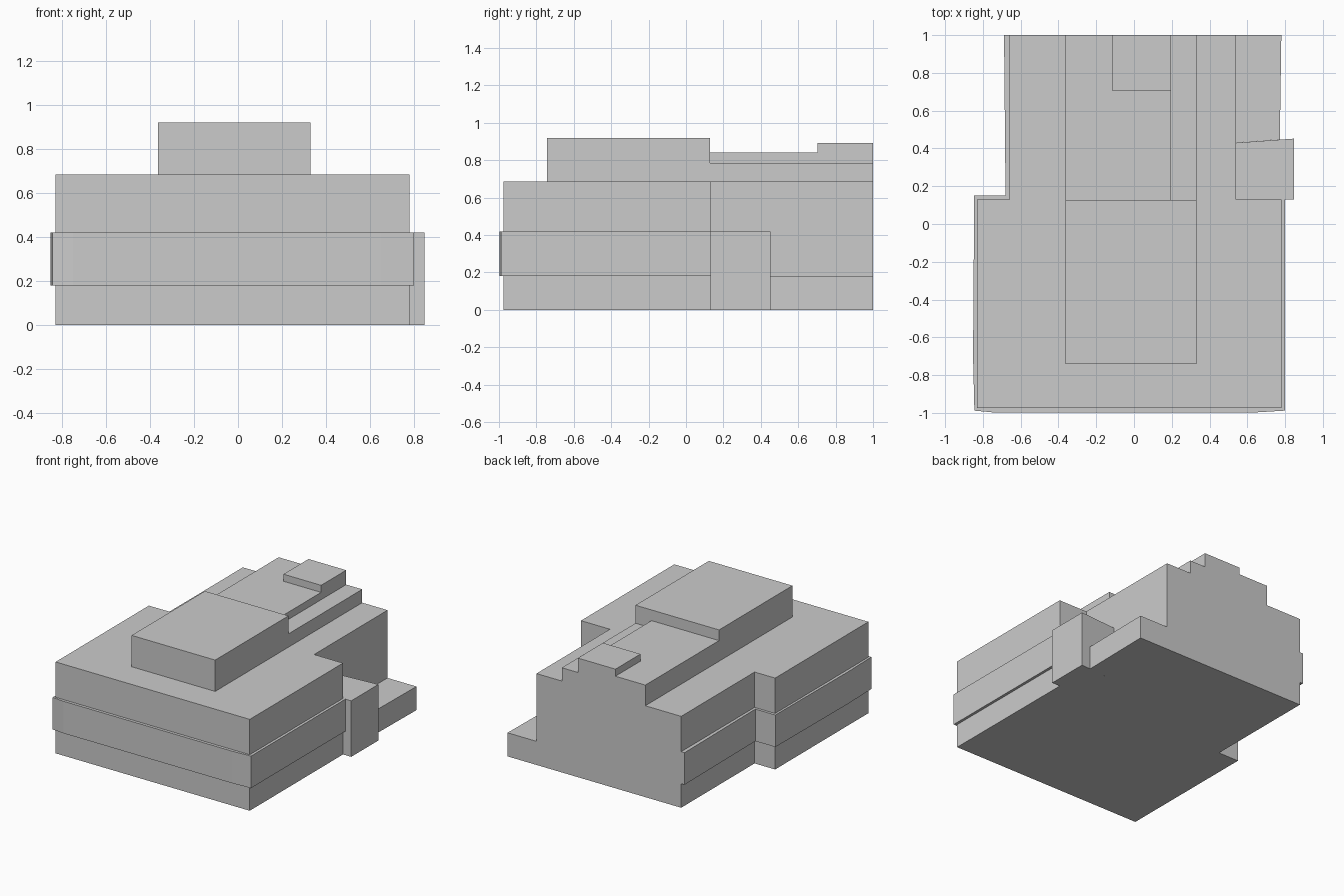
import bpy
import bmesh

if "Cube" in bpy.data.objects:
    bpy.data.objects.remove(bpy.data.objects["Cube"])


def prism(name, outline, z0, z1):
    """Extrude a closed xy outline from z0 up to z1."""
    bm = bmesh.new()
    base = bm.faces.new([bm.verts.new((x, y, z0)) for x, y in outline])
    top = bmesh.ops.extrude_face_region(bm, geom=[base], use_keep_orig=True)
    verts = [g for g in top["geom"] if isinstance(g, bmesh.types.BMVert)]
    bmesh.ops.translate(bm, verts=verts, vec=(0, 0, z1 - z0))
    bmesh.ops.recalc_face_normals(bm, faces=bm.faces)
    mesh = bpy.data.meshes.new(name)
    bm.to_mesh(mesh)
    bm.free()
    obj = bpy.data.objects.new(name, mesh)
    bpy.context.collection.objects.link(obj)
    return obj


def block(name, x0, x1, y0, y1, z0, z1):
    return prism(name, [(x0, y0), (x1, y0), (x1, y1), (x0, y1)], z0, z1)


ROOF = 0.685

# Main T-shaped building volume
prism("main_body", [(-0.83, -0.975), (0.78, -0.975), (0.78, 0.13), (0.54, 0.13),
                    (0.54, 1), (-0.66, 1), (-0.66, 0.13), (-0.83, 0.13)], 0, ROOF)

# Projecting band around the front and left side
prism("facade_band", [(0.80, 0.13), (0.80, -0.988), (0.65, -0.997), (-0.75, -0.997),
                      (-0.845, -0.988), (-0.852, -0.7), (-0.846, 0.15), (-0.68, 0.15),
                      (-0.688, 1), (-0.66, 1), (-0.66, 0.13), (-0.83, 0.13),
                      (-0.83, -0.975), (0.78, -0.975), (0.78, 0.13)], 0.18, 0.42)

# Side annexes on the right
prism("side_annex", [(0.54, 0.13), (0.848, 0.13), (0.848, 0.452), (0.54, 0.43)], 0, 0.42)
prism("low_rear_wing", [(0.54, 0.43), (0.772, 0.447), (0.78, 1), (0.54, 1)], 0, 0.177)

# Rooftop volumes
block("front_penthouse", -0.363, 0.33, -0.742, 0.127, ROOF, 0.92)
block("rear_penthouse", -0.363, 0.197, 0.127, 1, ROOF, 0.84)
block("rear_roof_step", 0.197, 0.33, 0.127, 1, ROOF, 0.785)
block("roof_hatch", -0.115, 0.197, 0.703, 1, 0.84, 0.893)
